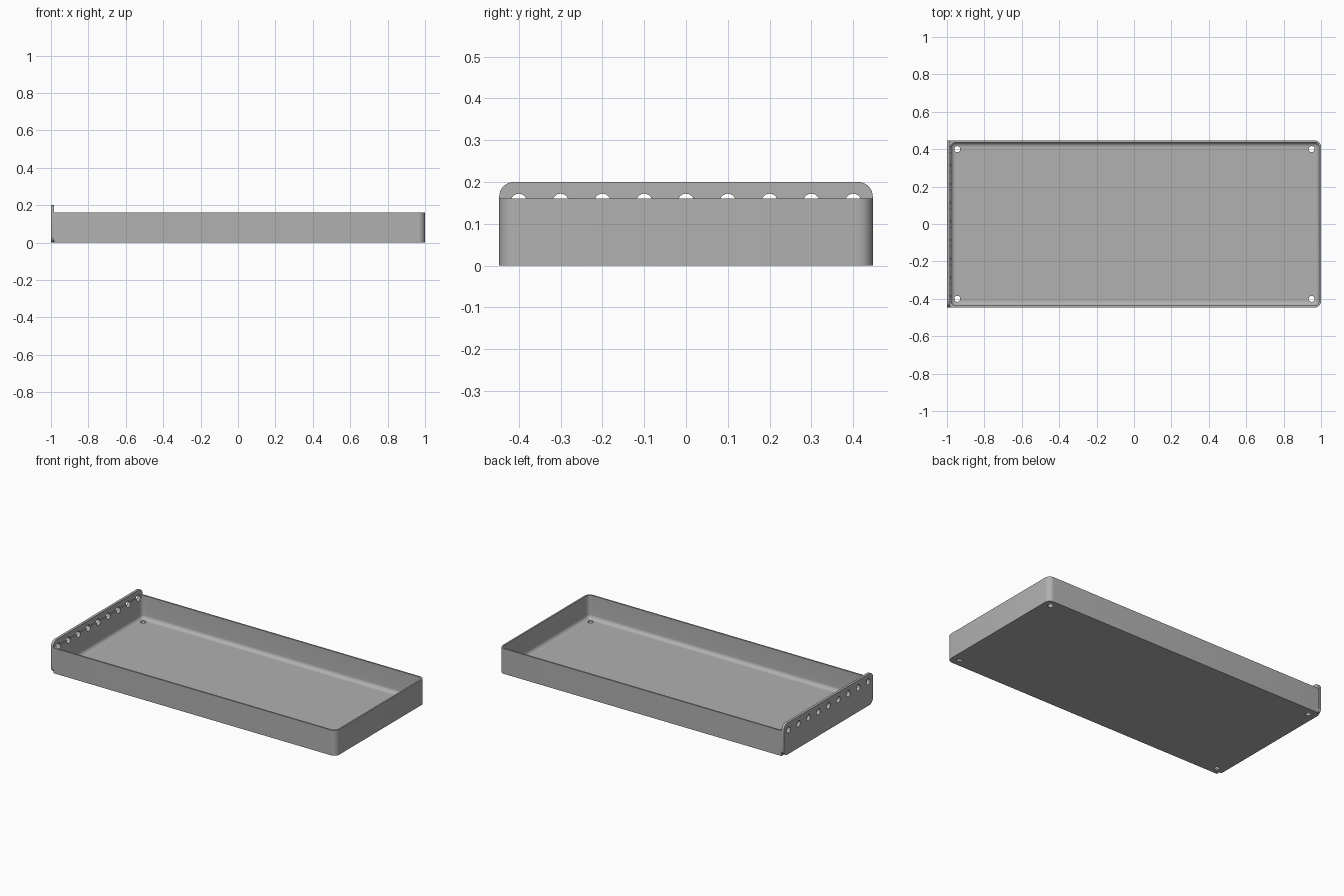
import bpy, bmesh
from math import sin, cos, pi
from mathutils import Matrix, Vector

cube = bpy.data.objects.get("Cube")
if cube:
    bpy.data.objects.remove(cube, do_unlink=True)

grey = bpy.data.materials.new("warm_grey_metal")
grey.use_nodes = True
color = (0.44, 0.44, 0.44, 1)
grey.diffuse_color = color
grey.node_tree.nodes["Principled BSDF"].inputs["Base Color"].default_value = color

STEPS = 8
PLATE_X = -0.984   # inner face of the end plate
HALF_Y = 0.447
WALL = 0.01
FLOOR = 0.012
FILLET = 0.025


def rounded_rect(u0, u1, v0, v1, r_low, r_high):
    """Outline with its own corner radius on the low-u and high-u sides."""
    corners = [(u1, v1, r_high, -1, -1), (u0, v1, r_low, 1, -1),
               (u0, v0, r_low, 1, 1), (u1, v0, r_high, -1, 1)]
    pts = []
    for k, (u, v, r, su, sv) in enumerate(corners):
        for i in range(STEPS + 1):
            a = (k + i / STEPS) * pi / 2
            pts.append((u + su * r + r * cos(a), v + sv * r + r * sin(a)))
    return pts


def new_object(name, bm):
    bmesh.ops.recalc_face_normals(bm, faces=bm.faces)
    mesh = bpy.data.meshes.new(name)
    bm.to_mesh(mesh)
    bm.free()
    mesh.materials.append(grey)
    ob = bpy.data.objects.new(name, mesh)
    bpy.context.collection.objects.link(ob)
    return ob


def loft(name, rings):
    """Skin a list of equal-length rings and cap both ends."""
    bm = bmesh.new()
    loops = [[bm.verts.new(p) for p in ring] for ring in rings]
    for a, b in zip(loops, loops[1:]):
        for i in range(len(a)):
            j = (i + 1) % len(a)
            bm.faces.new((a[i], a[j], b[j], b[i]))
    bm.faces.new(loops[0])
    bm.faces.new(loops[-1])
    return new_object(name, bm)


def cut_holes(ob, centres, radius, depth, axis):
    """Drill round holes along an axis."""
    bm = bmesh.new()
    turn = Vector((0, 0, 1)).rotation_difference(Vector(axis)).to_matrix().to_4x4()
    for c in centres:
        bmesh.ops.create_cone(bm, cap_ends=True, segments=32, radius1=radius,
                              radius2=radius, depth=depth,
                              matrix=Matrix.Translation(c) @ turn)
    cutter = new_object("hole_cutter", bm)
    cutter.hide_render = True
    mod = ob.modifiers.new("holes", 'BOOLEAN')
    mod.operation, mod.solver, mod.object = 'DIFFERENCE', 'EXACT', cutter
    bpy.context.view_layer.objects.active = ob
    bpy.ops.object.modifier_apply(modifier=mod.name)
    bpy.data.objects.remove(cutter, do_unlink=True)


# Tray: outer shell, rim, then the inner wall curving into the floor
def outer(z):
    return [(x, y, z) for x, y in
            rounded_rect(PLATE_X, 1, -HALF_Y, HALF_Y, 0.001, 0.035)]


def inner(z, d):
    y, r = HALF_Y - WALL - d, 0.027 - d
    return [(px, py, z) for px, py in
            rounded_rect(PLATE_X + 0.005 + d, 1 - WALL - d, -y, y, r, r)]


rings = [outer(0), outer(0.16), inner(0.16, 0)]
for i in range(STEPS + 1):
    a = i / STEPS * pi / 2
    rings.append(inner(FLOOR + FILLET * (1 - sin(a)), FILLET * (1 - cos(a))))
tray = loft("tray", rings)

# End plate: rounded upright panel taller than the tray
plate = loft("end_plate", [
    [(x, y, z) for y, z in rounded_rect(-HALF_Y, HALF_Y, 0, 0.2, 0.035, 0.035)]
    for x in (-1, PLATE_X)])

# Row of holes through the plate and the tray wall behind it
row = [Vector((-1, (i - 4) * 0.1, 0.153)) for i in range(9)]
for part in (tray, plate):
    cut_holes(part, row, 0.019, 0.05, (1, 0, 0))

# Corner holes in the floor
cut_holes(tray, [Vector((x, y, 0)) for x in (-0.945, 0.95) for y in (-0.4, 0.4)],
          0.016, 0.08, (0, 0, 1))

bpy.ops.object.select_all(action='DESELECT')
for part in (tray, plate):
    part.select_set(True)
bpy.context.view_layer.objects.active = tray
bpy.ops.object.shade_smooth_by_angle(angle=pi / 6)
